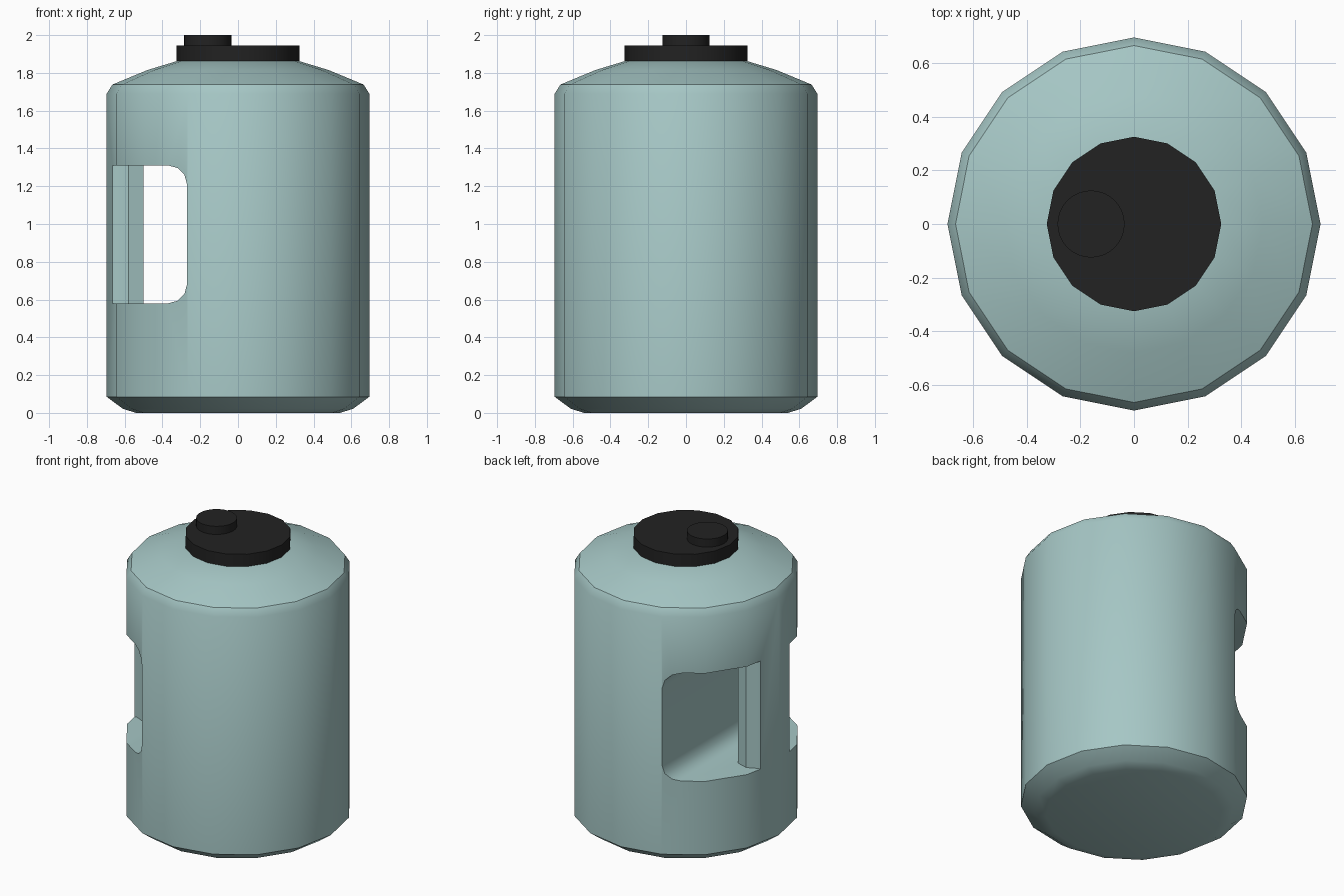
import bpy, bmesh, math

if "Cube" in bpy.data.objects:
    bpy.data.objects.remove(bpy.data.objects["Cube"])


def material(name, rgb):
    m = bpy.data.materials.new(name)
    m.diffuse_color = (*rgb, 1)
    m.use_nodes = True
    m.node_tree.nodes["Principled BSDF"].inputs["Base Color"].default_value = m.diffuse_color
    return m


def make_object(name, bm, mat=None):
    bmesh.ops.recalc_face_normals(bm, faces=bm.faces)
    me = bpy.data.meshes.new(name)
    bm.to_mesh(me)
    bm.free()
    ob = bpy.data.objects.new(name, me)
    bpy.context.collection.objects.link(ob)
    if mat:
        me.materials.append(mat)
    return ob


def lathe(name, profile, sides, mat, cx=0):
    """Closed solid of revolution from (radius, z) rings."""
    bm = bmesh.new()
    rings = []
    for r, z in profile:
        rings.append([bm.verts.new((cx + r * math.cos(2 * math.pi * i / sides),
                                    r * math.sin(2 * math.pi * i / sides), z))
                      for i in range(sides)])
    for a, b in zip(rings, rings[1:]):
        for i in range(sides):
            j = (i + 1) % sides
            bm.faces.new((a[i], a[j], b[j], b[i]))
    bm.faces.new(rings[0][::-1])
    bm.faces.new(rings[-1])
    return make_object(name, bm, mat)


def smooth(ob, angle):
    bpy.ops.object.select_all(action='DESELECT')
    ob.select_set(True)
    bpy.context.view_layer.objects.active = ob
    bpy.ops.object.shade_smooth_by_angle(angle=math.radians(angle))


teal = material("pale teal plastic", (0.38, 0.57, 0.56))
black = material("black plastic", (0.016, 0.016, 0.016))

# Jug body
body = lathe("jug_body", [(0.54, 0), (0.61, 0.022), (0.695, 0.085), (0.695, 1.69),
                          (0.665, 1.738), (0.48, 1.815), (0.325, 1.862)], 16, teal)

# Handle cutter: U-shaped plan that leaves a vertical grip on the -x side
half = [(-0.27, 0.9), (-0.95, 0.9), (-0.95, 0.155), (-0.645, 0.155),
        (-0.58, 0.185), (-0.5, 0.16)]
plan = half + [(x, -y) for x, y in reversed(half)]
bm = bmesh.new()
base = bm.faces.new([bm.verts.new((x, y, 0.58)) for x, y in plan])
top = bmesh.ops.extrude_face_region(bm, geom=[base])["geom"]
bmesh.ops.translate(bm, vec=(0, 0, 0.73),
                    verts=[v for v in top if isinstance(v, bmesh.types.BMVert)])


def edges_at(x):
    return [e for e in bm.edges if all(abs(v.co.x - x) < 0.001 for v in e.verts)
            and abs(e.verts[0].co.z - e.verts[1].co.z) < 0.001]


bmesh.ops.bevel(bm, geom=edges_at(-0.27), offset=0.1, segments=3,
                profile=0.5, affect='EDGES')
cutter = make_object("handle_cutter", bm)
cutter.hide_render = True

# Cut the handle opening, then drop the cutter
mod = body.modifiers.new("handle", 'BOOLEAN')
mod.operation = 'DIFFERENCE'
mod.solver = 'EXACT'
mod.object = cutter
bpy.context.view_layer.objects.active = body
bpy.ops.object.modifier_apply(modifier=mod.name)
bpy.data.objects.remove(cutter)
smooth(body, 35)

# Screw cap and its off-centre pour button
cap = lathe("cap", [(0.325, 1.85), (0.325, 1.945)], 16, black)
button = lathe("cap_button", [(0.125, 1.93), (0.125, 2.0)], 32, black, cx=-0.16)
smooth(cap, 35)
smooth(button, 35)
